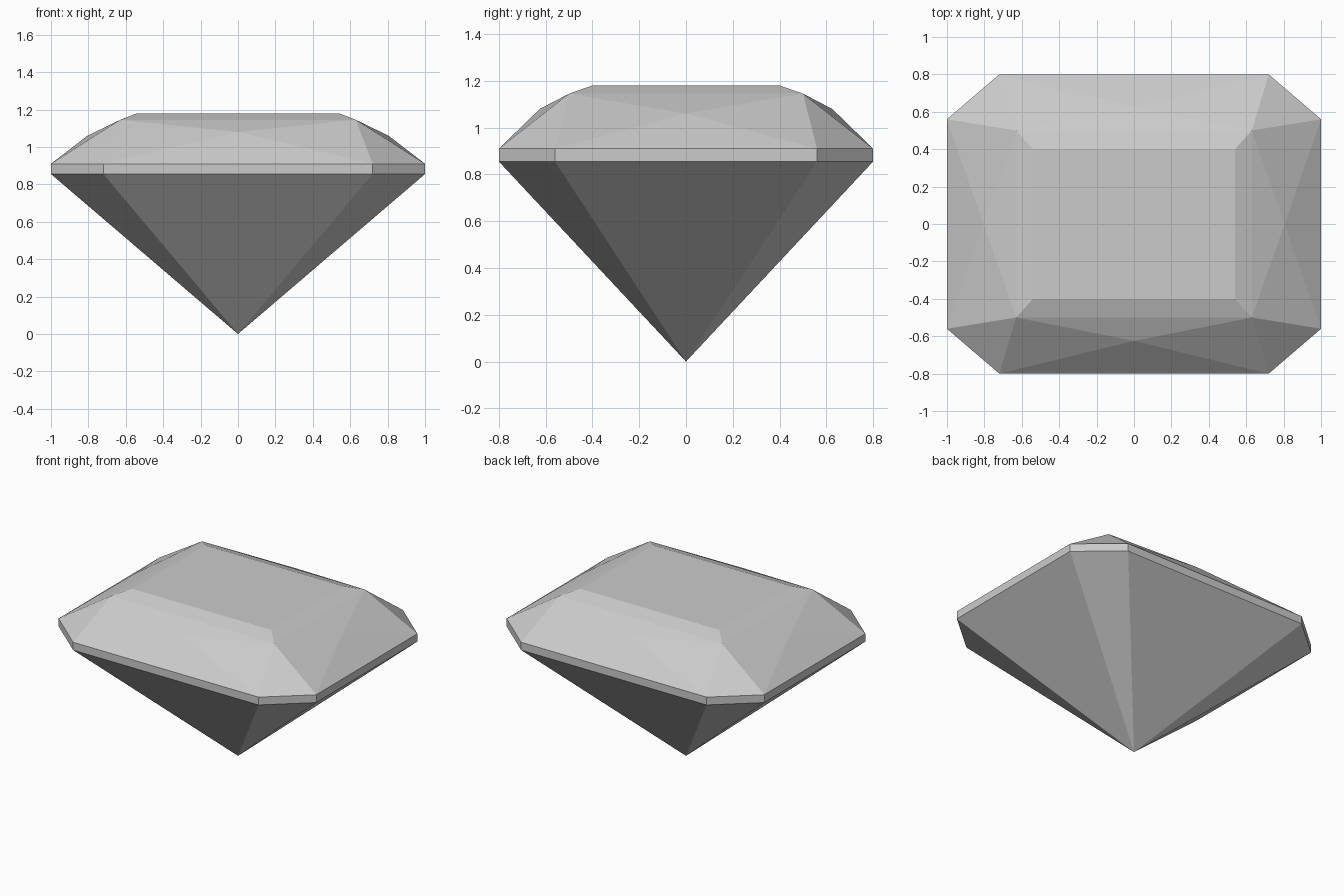
import bpy
import bmesh

old = bpy.data.objects.get("Cube")
if old:
    bpy.data.objects.remove(old, do_unlink=True)

# Single pale grey material
stone = bpy.data.materials.new("pale_grey_stone")
stone.use_nodes = True
colour = (0.6, 0.6, 0.6, 1)
stone.diffuse_color = colour
stone.node_tree.nodes["Principled BSDF"].inputs["Base Color"].default_value = colour

bm = bmesh.new()


def ring(points, z):
    return [bm.verts.new((x, y, z)) for x, y in points]


def rectangle(x, y):
    return [(-x, -y), (x, -y), (x, y), (-x, y)]


def bridge(lower, upper):
    n = len(lower)
    for i in range(n):
        j = (i + 1) % n
        bm.faces.new((lower[i], lower[j], upper[j], upper[i]))


# Chamfered outline, counter-clockwise: front, right, back, left pairs
outline = [(-0.72, -0.8), (0.72, -0.8), (1, -0.56), (1, 0.56),
           (0.72, 0.8), (-0.72, 0.8), (-1, 0.56), (-1, -0.56)]
girdle_low = ring(outline, 0.855)
girdle_top = ring(outline, 0.91)
crown = ring(rectangle(0.63, 0.5), 1.145)
table = ring(rectangle(0.54, 0.4), 1.18)
mids = [bm.verts.new(p) for p in
        ((0, -0.625, 1.08), (0.805, 0, 1.06), (0, 0.625, 1.08), (-0.805, 0, 1.06))]

# Lower cone of facets meeting in a point
tip = bm.verts.new((0, 0, 0))
for i in range(8):
    bm.faces.new((girdle_low[(i + 1) % 8], girdle_low[i], tip))

# Girdle band, table bevel and flat table
bridge(girdle_low, girdle_top)
bridge(crown, table)
bm.faces.new(table)

# Crown: four facets around each side's middle point, one facet per corner
for s in range(4):
    a, b, m = crown[s], crown[(s + 1) % 4], mids[s]
    g, h = girdle_top[2 * s], girdle_top[2 * s + 1]
    k = girdle_top[(2 * s + 2) % 8]
    for facet in ((g, h, m), (g, m, a), (h, b, m), (a, m, b), (h, k, b)):
        bm.faces.new(facet)

bmesh.ops.recalc_face_normals(bm, faces=bm.faces[:])
mesh = bpy.data.meshes.new("cut_gem")
bm.to_mesh(mesh)
bm.free()
mesh.materials.append(stone)
gem = bpy.data.objects.new("cut_gem", mesh)
bpy.context.scene.collection.objects.link(gem)
